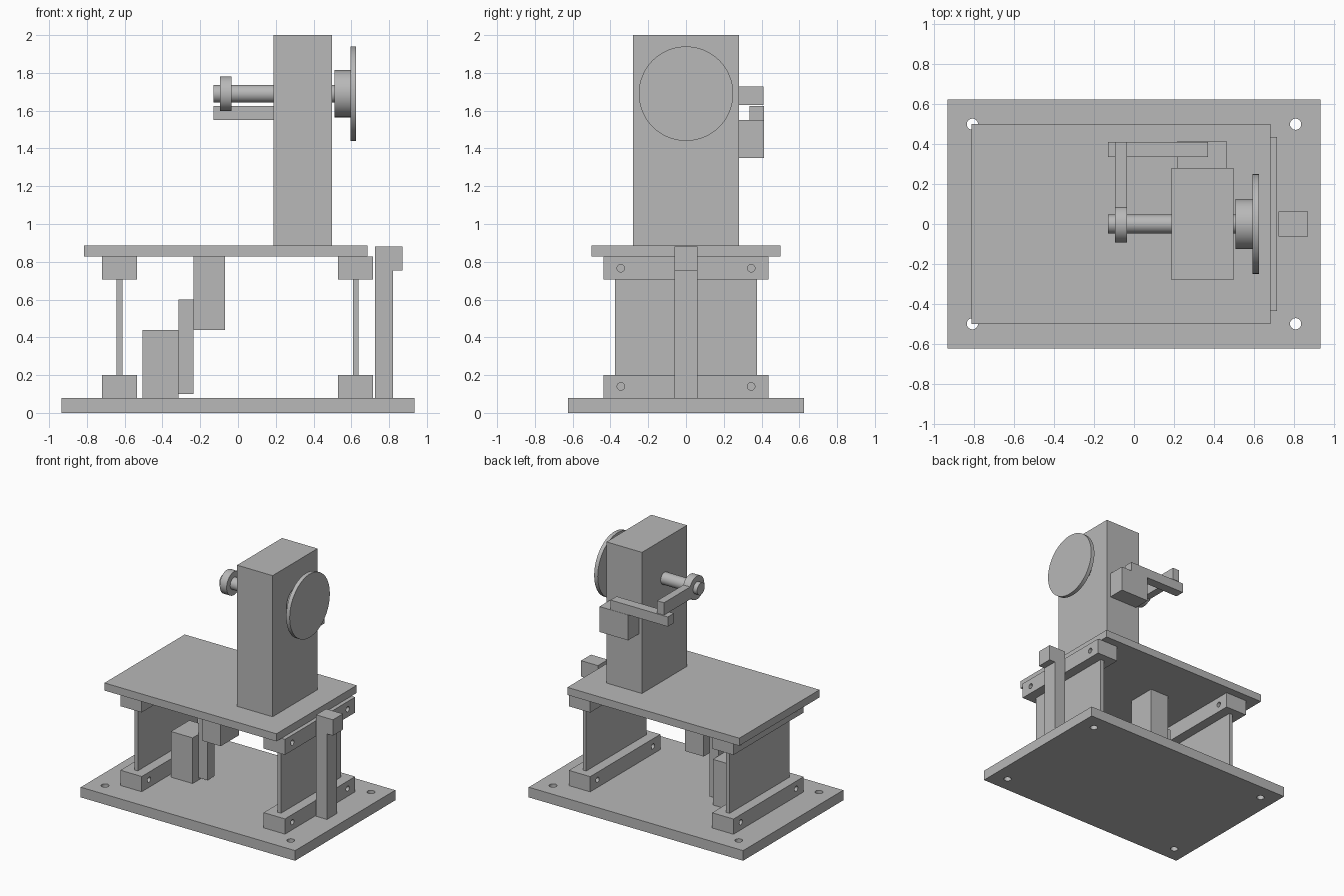
import bpy
import math

cube = bpy.data.objects.get("Cube")
if cube:
    bpy.data.objects.remove(cube, do_unlink=True)

grey = bpy.data.materials.new("machine_grey")
grey.use_nodes = True
grey.diffuse_color = (0.48, 0.48, 0.48, 1)
grey.node_tree.nodes["Principled BSDF"].inputs["Base Color"].default_value = grey.diffuse_color


def box(name, x, y, z):
    """Box from (min, max) pairs on each axis."""
    spans = (x, y, z)
    bpy.ops.mesh.primitive_cube_add(size=1, location=[(a + b) / 2 for a, b in spans])
    ob = bpy.context.object
    ob.name = name
    ob.scale = [b - a for a, b in spans]
    bpy.ops.object.transform_apply(location=False, rotation=False, scale=True)
    ob.data.materials.append(grey)
    return ob


def cylinder(name, center, radius, length, along_x=True, sides=64):
    turn = (0, math.pi / 2, 0) if along_x else (0, 0, 0)
    bpy.ops.mesh.primitive_cylinder_add(vertices=sides, radius=radius, depth=length,
                                        location=center, rotation=turn)
    ob = bpy.context.object
    ob.name = name
    ob.data.materials.append(grey)
    bpy.ops.object.shade_smooth_by_angle()
    return ob


def drill(target, centers, radius, length, along_x):
    """Cut round through holes and bake the result."""
    for c in centers:
        cutter = cylinder("hole_cutter", c, radius, length, along_x, 32)
        cutter.hide_render = True
        mod = target.modifiers.new("hole", 'BOOLEAN')
        mod.operation = 'DIFFERENCE'
        mod.solver = 'EXACT'
        mod.object = cutter
        bpy.context.view_layer.objects.active = target
        bpy.ops.object.modifier_apply(modifier=mod.name)
        bpy.data.objects.remove(cutter, do_unlink=True)


# Base plate with corner holes, and moving table
base = box("base_plate", (-0.935, 0.935), (-0.624, 0.624), (0, 0.08))
drill(base, [(x, y, 0.04) for x in (-0.81, 0.81) for y in (-0.5, 0.5)], 0.028, 0.3, False)
box("table", (-0.815, 0.685), (-0.5, 0.5), (0.827, 0.887))

# Leaf springs held by drilled clamps at top and bottom
for side, x in (("right", -0.627), ("left", 0.623)):
    box(side + "_leaf_spring", (x - 0.015, x + 0.015), (-0.375, 0.375), (0.09, 0.82))
    for level, low, high in (("lower", 0.08, 0.2), ("upper", 0.705, 0.827)):
        clamp = box(f"{side}_{level}_clamp", (x - 0.093, x + 0.093), (-0.437, 0.437), (low, high))
        holes = [(x, y, (low + high) / 2) for y in (-0.345, 0.345)]
        drill(clamp, holes, 0.02, 0.4, True)

# Stop blocks below the table
box("lower_stop_block", (-0.505, -0.315), (-0.115, 0.115), (0.08, 0.44))
box("stop_plate", (-0.315, -0.235), (-0.045, 0.045), (0.1, 0.6))
box("upper_stop_block", (-0.235, -0.07), (-0.115, 0.115), (0.44, 0.827))

# End post with overhanging head
box("end_post", (0.725, 0.82), (-0.062, 0.062), (0.08, 0.755))
box("end_post_head", (0.725, 0.872), (-0.062, 0.062), (0.755, 0.88))

# Column with shaft, collar, hub and disc
box("column", (0.188, 0.498), (-0.28, 0.28), (0.887, 2))
AXIS = 1.69
for name, x0, x1, r in (("shaft", -0.13, 0.55, 0.047), ("lever_collar", -0.095, -0.035, 0.092),
                        ("disc_hub", 0.51, 0.595, 0.125), ("disc", 0.595, 0.626, 0.25)):
    cylinder(name, ((x0 + x1) / 2, 0, AXIS), r, x1 - x0)

# Lever reaching back onto a bar carried by a bracket
box("lever_arm", (-0.095, -0.035), (0.03, 0.41), (1.63, 1.728))
box("spring_bar", (-0.13, 0.37), (0.337, 0.412), (1.55, 1.626))
box("bar_bracket", (0.215, 0.465), (0.28, 0.414), (1.35, 1.55))
